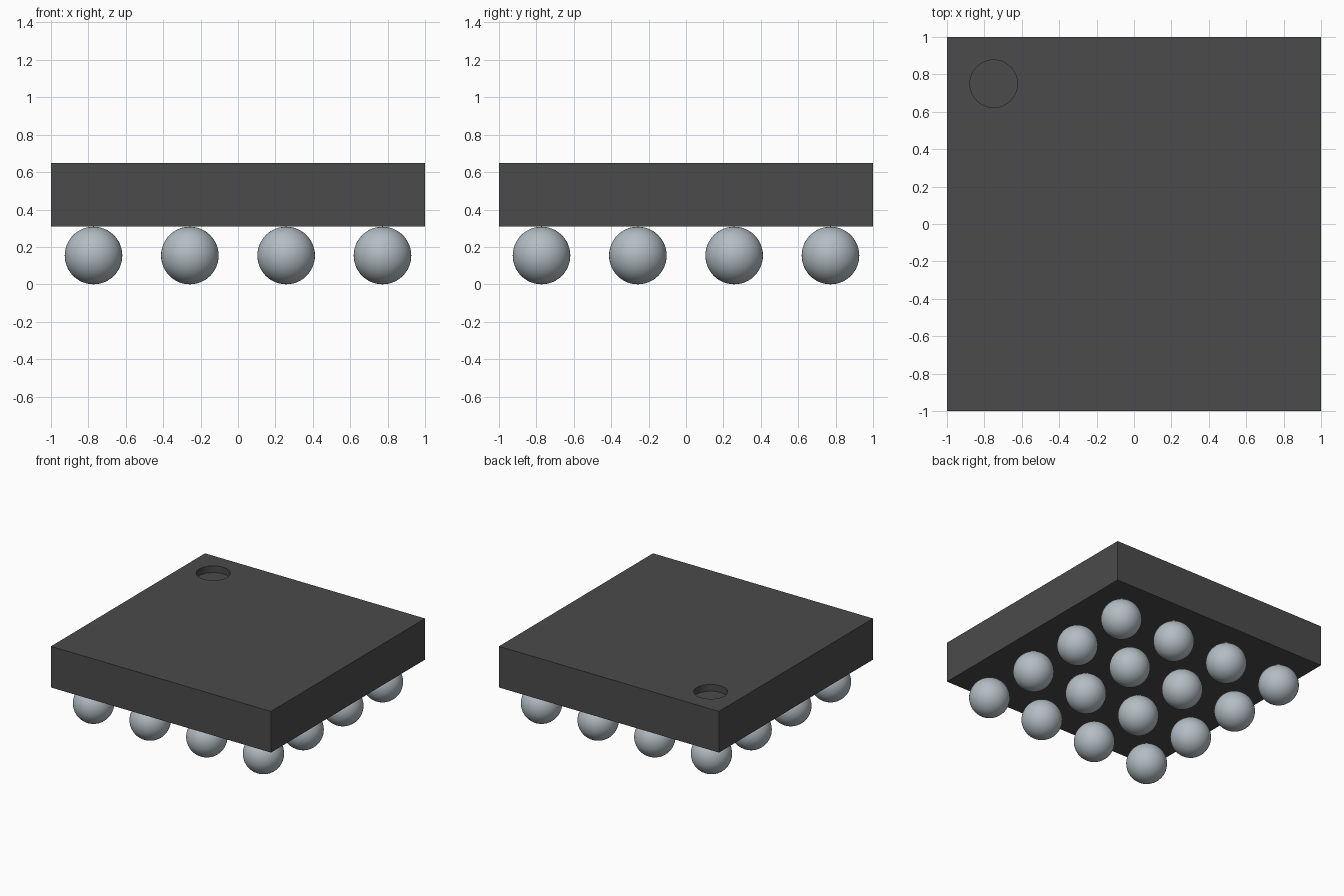
import bpy

cube = bpy.data.objects.get("Cube")
if cube:
    bpy.data.objects.remove(cube, do_unlink=True)


def material(name, colour):
    mat = bpy.data.materials.new(name)
    mat.use_nodes = True
    mat.diffuse_color = colour
    mat.node_tree.nodes["Principled BSDF"].inputs["Base Color"].default_value = colour
    return mat


charcoal = material("charcoal", (0.07, 0.07, 0.07, 1))
solder = material("solder grey", (0.45, 0.51, 0.55, 1))

BALL_RADIUS = 0.154
BASE, TOP = 2 * BALL_RADIUS + 0.002, 0.648
PITCH = 0.515
DIMPLE_DEPTH = 0.055

# Flat square package body
bpy.ops.mesh.primitive_cube_add(size=2, location=(0, 0, (BASE + TOP) / 2))
body = bpy.context.object
body.name = "package_body"
body.scale.z = (TOP - BASE) / 2
bpy.ops.object.transform_apply(location=False, rotation=False, scale=True)
body.data.materials.append(charcoal)

# Round corner marker sunk into the top
bpy.ops.mesh.primitive_cylinder_add(vertices=48, radius=0.127, depth=2 * DIMPLE_DEPTH,
                                    location=(-0.75, 0.75, TOP))
cutter = bpy.context.object
cutter.name = "marker_cutter"
cutter.data.materials.append(charcoal)
cutter.hide_render = True

cut = body.modifiers.new("corner_marker", "BOOLEAN")
cut.operation = "DIFFERENCE"
cut.solver = "EXACT"
cut.object = cutter
bpy.context.view_layer.objects.active = body
bpy.ops.object.modifier_apply(modifier=cut.name)
bpy.data.objects.remove(cutter, do_unlink=True)

# Four by four grid of solder balls sharing one mesh
bpy.ops.mesh.primitive_uv_sphere_add(segments=48, ring_count=24, radius=BALL_RADIUS)
first = bpy.context.object
bpy.ops.object.shade_smooth()
first.data.materials.append(solder)
for row in range(4):
    for col in range(4):
        ball = first
        if row or col:
            ball = first.copy()
            bpy.context.collection.objects.link(ball)
        ball.name = f"solder_ball_{row + 1}_{col + 1}"
        ball.location = ((col - 1.5) * PITCH, (row - 1.5) * PITCH, BALL_RADIUS)
